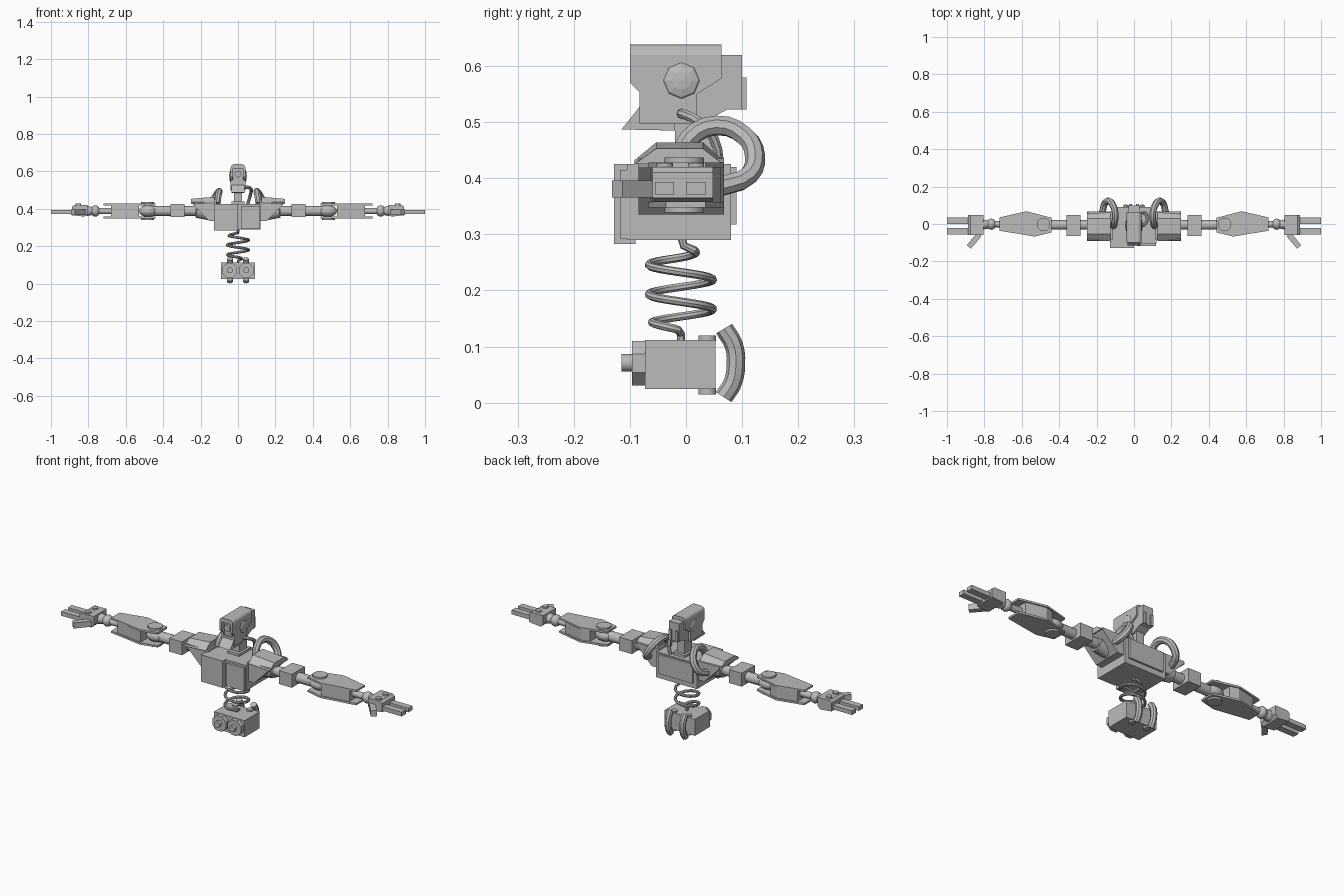
import bpy, bmesh, math
from mathutils import Vector, Matrix

if "Cube" in bpy.data.objects:
    bpy.data.objects.remove(bpy.data.objects["Cube"])

grey = bpy.data.materials.new("plain_grey")
grey.diffuse_color = (0.5, 0.5, 0.5, 1)
grey.use_nodes = True
grey.node_tree.nodes["Principled BSDF"].inputs["Base Color"].default_value = grey.diffuse_color


def finish(name, bm, mirror=False, smooth=False):
    bmesh.ops.recalc_face_normals(bm, faces=bm.faces)
    me = bpy.data.meshes.new(name)
    bm.to_mesh(me)
    bm.free()
    me.materials.append(grey)
    ob = bpy.data.objects.new(name, me)
    bpy.context.collection.objects.link(ob)
    if mirror:
        ob.modifiers.new("mirror", "MIRROR").use_bisect_axis[0] = False
    if smooth:
        bpy.ops.object.select_all(action="DESELECT")
        ob.select_set(True)
        bpy.context.view_layer.objects.active = ob
        bpy.ops.object.shade_smooth_by_angle(angle=math.radians(40))
    return ob


def box(name, x, y, z, mirror=False, top_y=None):
    """Box from (min, max) pairs; top_y narrows the upper face."""
    bm = bmesh.new()
    bmesh.ops.create_cube(bm, size=1)
    for v in bm.verts:
        yy = top_y if top_y and v.co.z > 0 else y
        v.co = (x[v.co.x > 0], yy[v.co.y > 0], z[v.co.z > 0])
    return finish(name, bm, mirror)


def prism(name, pts, axis, a, b, mirror=False, round_top=None):
    """Extrude a 2D outline from a to b along an axis."""
    def place(p, d):
        return {"x": (d, p[0], p[1]), "y": (p[0], d, p[1]), "z": (p[0], p[1], d)}[axis]
    bm = bmesh.new()
    r0 = [bm.verts.new(place(p, a)) for p in pts]
    r1 = [bm.verts.new(place(p, b)) for p in pts]
    bm.faces.new(r0)
    bm.faces.new(r1)
    n = len(pts)
    for i in range(n):
        bm.faces.new((r0[i], r0[(i + 1) % n], r1[(i + 1) % n], r1[i]))
    if round_top:
        es = [e for e in bm.edges if all(v.co.z > round_top for v in e.verts)
              and abs(e.verts[0].co.x - e.verts[1].co.x) < 1e-4]
        bmesh.ops.bevel(bm, geom=es, offset=0.018, segments=3, profile=0.5, affect="EDGES")
    return finish(name, bm, mirror)


def cyl(name, p0, p1, r0, r1=None, sides=16, mirror=False):
    p0, p1 = Vector(p0), Vector(p1)
    d = p1 - p0
    bm = bmesh.new()
    rot = d.to_track_quat("Z", "Y").to_matrix().to_4x4()
    turn = Matrix.Rotation(math.pi / sides, 4, "Z")
    bmesh.ops.create_cone(bm, cap_ends=True, segments=sides, radius1=r0,
                          radius2=r0 if r1 is None else r1, depth=d.length,
                          matrix=Matrix.Translation((p0 + p1) / 2) @ rot @ turn)
    return finish(name, bm, mirror, sides > 8)


def ball(name, c, scale, mirror=False, u=12, v=8, smooth=True):
    bm = bmesh.new()
    bmesh.ops.create_uvsphere(bm, u_segments=u, v_segments=v, radius=1,
                              matrix=Matrix.Translation(c) @ Matrix.Diagonal((*scale, 1))
                              @ Matrix.Rotation(math.pi / 2, 4, "Y"))
    return finish(name, bm, mirror, smooth)


def tube(name, pts, r, mirror=False, res=2, smooth_path=True):
    cu = bpy.data.curves.new(name, "CURVE")
    cu.dimensions = "3D"
    cu.bevel_depth, cu.bevel_resolution, cu.use_fill_caps = r, res, True
    cu.resolution_u = 3
    if smooth_path:
        sp = cu.splines.new("BEZIER")
        sp.bezier_points.add(len(pts) - 1)
        for bp, p in zip(sp.bezier_points, pts):
            bp.co = p
            bp.handle_left_type = bp.handle_right_type = "AUTO"
    else:
        sp = cu.splines.new("POLY")
        sp.points.add(len(pts) - 1)
        for q, p in zip(sp.points, pts):
            q.co = (*p, 1)
    tmp = bpy.data.objects.new(name + "_path", cu)
    bpy.context.collection.objects.link(tmp)
    me = bpy.data.meshes.new_from_object(tmp.evaluated_get(bpy.context.evaluated_depsgraph_get()))
    bm = bmesh.new()
    bm.from_mesh(me)
    bpy.data.objects.remove(tmp)
    return finish(name, bm, mirror, True)


# Torso
box("chest", (-0.12, 0.12), (-0.105, 0.08), (0.29, 0.425))
box("chest_plate_left", (-0.128, 0.0), (-0.128, -0.09), (0.283, 0.425))
box("chest_plate_right", (0.015, 0.118), (-0.118, -0.09), (0.293, 0.415))
box("back_plate", (-0.1, 0.1), (0.07, 0.09), (0.318, 0.42))
box("collar", (-0.035, 0.035), (-0.04, 0.06), (0.42, 0.438))
box("neck", (-0.022, 0.022), (-0.02, 0.045), (0.43, 0.52))

# Head
helmet = prism("helmet", [(-0.1, 0.638), (0.063, 0.638), (0.063, 0.578), (0.02, 0.55),
                          (0.02, 0.498), (-0.083, 0.498), (-0.083, 0.553), (-0.1, 0.57)],
               "x", -0.039, 0.039, round_top=0.63)
cutter = box("face_cutter", (-0.026, 0.026), (-0.2, -0.075), (0.54, 0.615))
cutter.hide_render = True
cutter.hide_viewport = True
cut = helmet.modifiers.new("face_opening", "BOOLEAN")
cut.object, cut.operation, cut.solver = cutter, "DIFFERENCE", "EXACT"
cyl("eye", (0, -0.07, 0.585), (0, -0.092, 0.585), 0.018)
prism("jaw", [(-0.083, 0.527), (-0.083, 0.5), (-0.02, 0.5), (-0.02, 0.485), (-0.115, 0.487)],
      "x", -0.034, 0.034)
prism("head_back", [(0.015, 0.5), (0.03, 0.5), (0.075, 0.523), (0.1, 0.523), (0.1, 0.62),
                    (0.05, 0.62), (0.05, 0.58), (0.015, 0.56)], "x", -0.03, 0.03)
box("head_back_fin", (0.012, 0.026), (0.09, 0.108), (0.523, 0.58), True)
ball("ear", (0.037, -0.008, 0.574), (0.01, 0.034, 0.034), True, 8, 6, False)
tube("cheek_cable", [(0.032, -0.008, 0.515), (0.055, -0.004, 0.514), (0.07, 0.02, 0.503),
                     (0.065, 0.05, 0.47), (0.05, 0.06, 0.42)], 0.009)

# Shoulders
prism("shoulder_block", [(0.115, 0.435), (0.245, 0.435), (0.24, 0.42), (0.155, 0.335),
                         (0.115, 0.335)], "y", -0.085, 0.068, True)
pad = box("shoulder_pad", (0.125, 0.25), (-0.092, 0.066), (0.425, 0.445), True, (-0.053, 0.03))
for v in pad.data.vertices:
    if v.co.z > 0.44:
        v.co.z = 0.453 if v.co.x > 0.2 else 0.464
    elif v.co.x < 0.2:
        v.co.z = 0.432
cyl("shoulder_joint", (0.14, -0.005, 0.375), (0.22, -0.005, 0.39), 0.04, sides=12, mirror=True)
ball("shoulder_ball", (0.2, -0.005, 0.387), (0.035, 0.04, 0.036), True)
tube("shoulder_hose", [(0.11, -0.01, 0.43), (0.105, 0.005, 0.47), (0.1, 0.055, 0.494),
                       (0.115, 0.105, 0.475), (0.135, 0.123, 0.44), (0.155, 0.112, 0.405),
                       (0.17, 0.06, 0.385)], 0.018, True)

# Arms
cyl("upper_arm", (0.2, -0.005, 0.388), (0.47, -0.005, 0.388), 0.026, mirror=True)
box("arm_block", (0.285, 0.36), (-0.063, 0.047), (0.355, 0.426), True)
ball("elbow", (0.48, -0.004, 0.388), (0.05, 0.04, 0.032), True)
for i, (lo, hi) in enumerate([(0.427, 0.437), (0.339, 0.349)]):
    cyl(f"elbow_cap_{i}", (0.484, -0.003, lo), (0.484, -0.003, hi), 0.036, mirror=True)
outline = [(0.44, 0.033), (0.575, 0.068), (0.72, 0.035), (0.72, -0.036),
           (0.53, -0.067), (0.44, -0.045)]
prism("forearm_top", outline, "z", 0.418, 0.428, True)
prism("forearm_bottom", outline, "z", 0.348, 0.358, True)
prism("forearm_core", [(0.53, 0.05), (0.575, 0.062), (0.68, 0.038), (0.68, -0.038),
                       (0.53, -0.062)], "z", 0.352, 0.424, True)
cyl("wrist_rod", (0.67, 0, 0.388), (0.81, -0.003, 0.388), 0.017, mirror=True)
ball("wrist_ball", (0.763, -0.001, 0.388), (0.026, 0.03, 0.03), True)
cyl("wrist_cuff", (0.78, -0.002, 0.388), (0.81, -0.003, 0.388), 0.022, 0.028, mirror=True)

# Hands
prism("palm", [(0.805, 0.375), (0.82, 0.358), (0.888, 0.365), (0.888, 0.41),
               (0.875, 0.42), (0.805, 0.42)], "y", -0.06, 0.048, True)
for i, y in enumerate((-0.038, 0.018)):
    box(f"finger_{i}", (0.88, 1.0), (y - 0.017, y + 0.017), (0.371, 0.393), True)
    cyl(f"knuckle_{i}", (0.853, y, 0.415), (0.853, y, 0.427), 0.015, sides=12, mirror=True)
prism("thumb", [(0.842, -0.05), (0.894, -0.113), (0.872, -0.132), (0.815, -0.065)],
      "z", 0.366, 0.396, True)

# Spring spine
coil = [(0, -0.008, 0.295), (0, -0.004, 0.28)]
steps = 64
for i in range(steps + 1):
    t = i / steps
    ang = math.pi / 2 + t * 2.7 * 2 * math.pi
    rad = 0.057 * min(1, 0.4 + t * 4.5, 0.3 + (1 - t) * 7)
    coil.append((rad * math.cos(ang), -0.009 + rad * math.sin(ang), 0.272 - 0.142 * t))
coil += [(0, -0.009, 0.122), (0, -0.009, 0.105)]
tube("spring", coil, 0.0075, smooth_path=False)

# Pelvis
box("pelvis", (-0.09, 0.09), (-0.073, 0.053), (0.024, 0.112))
cyl("hip_socket", (0.044, -0.07, 0.07), (0.044, -0.096, 0.07), 0.043, sides=8, mirror=True)
cyl("hip_pin", (0.044, -0.09, 0.071), (0.044, -0.115, 0.071), 0.016, mirror=True)
for i, (lo, hi) in enumerate([(0.11, 0.12), (0.015, 0.026)]):
    cyl(f"pelvis_stud_{i}", (0.043, 0.038, lo), (0.043, 0.038, hi), 0.016, mirror=True)
tube("tail_bumper", [(0.043, 0.068, 0.132), (0.043, 0.085, 0.103), (0.043, 0.089, 0.068),
                     (0.043, 0.083, 0.035), (0.043, 0.067, 0.01)], 0.0165, True)
